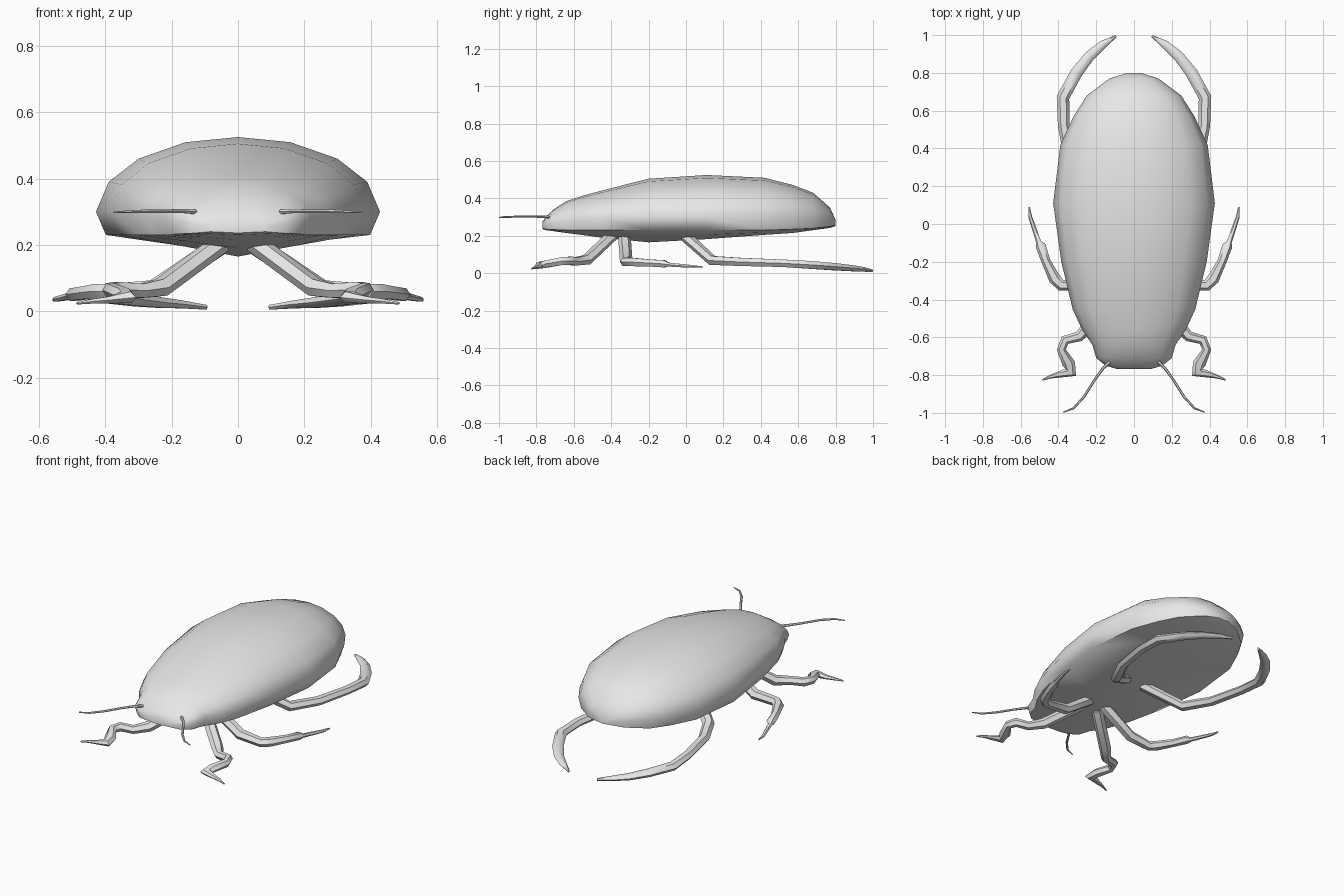
import bpy, bmesh, math
from mathutils import Vector

grey = bpy.data.materials.new("plain grey")
grey.diffuse_color = (0.8, 0.8, 0.8, 1)


def loft(name, rings, angle):
    """Skin closed rings of points into a capped, smooth-shaded mesh."""
    bm = bmesh.new()
    rows = [[bm.verts.new(p) for p in ring] for ring in rings]
    n = len(rows[0])
    for a, b in zip(rows, rows[1:]):
        for i in range(n):
            j = (i + 1) % n
            bm.faces.new((a[i], a[j], b[j], b[i]))
    bm.faces.new(rows[0])
    bm.faces.new(rows[-1])
    bmesh.ops.recalc_face_normals(bm, faces=bm.faces)
    mesh = bpy.data.meshes.new(name)
    bm.to_mesh(mesh)
    bm.free()
    mesh.materials.append(grey)
    obj = bpy.data.objects.new(name, mesh)
    bpy.context.collection.objects.link(obj)
    bpy.ops.object.select_all(action='DESELECT')
    obj.select_set(True)
    bpy.context.view_layer.objects.active = obj
    bpy.ops.object.shade_smooth_by_angle(angle=math.radians(angle))
    return obj


def limb(name, path, side, sides=6):
    """Tube through (x, y, z, half width, half height) points."""
    pts = [Vector((side * p[0], p[1], p[2])) for p in path]
    rings = []
    for i, p in enumerate(pts):
        before = (p - pts[i - 1]).normalized() if i else Vector()
        after = (pts[i + 1] - p).normalized() if i < len(pts) - 1 else Vector()
        t = (before + after).normalized()
        u = t.cross(Vector((0, 0, 1))).normalized()
        v = u.cross(t)
        w, h = path[i][3:]
        rings.append([p + u * w * math.cos(k * math.tau / sides)
                      + v * h * math.sin(k * math.tau / sides)
                      for k in range(sides)])
    return loft(name, rings, 50)


# Domed body: y, half width, top, widest height, rim height, belly height
sections = [
    (-0.768, 0.09, 0.275, 0.255, 0.240, 0.236),
    (-0.75, 0.15, 0.300, 0.265, 0.235, 0.230),
    (-0.71, 0.20, 0.340, 0.275, 0.233, 0.225),
    (-0.64, 0.22, 0.385, 0.285, 0.230, 0.215),
    (-0.56, 0.275, 0.412, 0.29, 0.230, 0.205),
    (-0.45, 0.325, 0.442, 0.295, 0.230, 0.190),
    (-0.20, 0.385, 0.505, 0.30, 0.230, 0.165),
    (0.11, 0.428, 0.525, 0.30, 0.230, 0.182),
    (0.42, 0.390, 0.510, 0.30, 0.230, 0.205),
    (0.57, 0.320, 0.472, 0.30, 0.235, 0.215),
    (0.68, 0.250, 0.430, 0.30, 0.240, 0.230),
    (0.77, 0.130, 0.350, 0.29, 0.250, 0.242),
    (0.80, 0.035, 0.285, 0.27, 0.256, 0.252),
]
rings = []
for y, w, top, mid, rim, belly in sections:
    h = top - mid
    half = [(0.37, mid + 0.93 * h), (0.70, mid + 0.71 * h),
            (0.91, mid + 0.40 * h), (1.0, mid), (0.93, rim),
            (0.45, rim + (belly - rim) * 0.5)]
    right = [(w * f, y, z) for f, z in half]
    left = [(-x, yy, z) for x, yy, z in reversed(right)]
    rings.append([(0, y, top)] + right + [(0, y, belly)] + left)
loft("body", rings, 60)

# Limbs, one set per side
front_leg = [
    (0.05, -0.39, 0.205, 0.034, 0.030), (0.23, -0.53, 0.072, 0.034, 0.030),
    (0.29, -0.595, 0.062, 0.028, 0.024), (0.365, -0.615, 0.066, 0.026, 0.026),
    (0.385, -0.665, 0.064, 0.024, 0.024), (0.345, -0.74, 0.050, 0.034, 0.022),
    (0.335, -0.785, 0.042, 0.034, 0.020), (0.39, -0.795, 0.034, 0.018, 0.012),
    (0.44, -0.808, 0.030, 0.010, 0.008), (0.485, -0.825, 0.024, 0.004, 0.004),
]
middle_leg = [
    (0.05, -0.33, 0.205, 0.034, 0.032), (0.24, -0.32, 0.070, 0.034, 0.030),
    (0.385, -0.325, 0.060, 0.030, 0.026), (0.42, -0.29, 0.060, 0.032, 0.026),
    (0.465, -0.20, 0.055, 0.024, 0.022), (0.495, -0.115, 0.050, 0.027, 0.022),
    (0.505, -0.095, 0.046, 0.013, 0.012), (0.53, -0.02, 0.040, 0.012, 0.010),
    (0.55, 0.04, 0.036, 0.010, 0.008), (0.555, 0.09, 0.033, 0.004, 0.004),
]
rear_leg = [
    (0.06, 0.00, 0.195, 0.034, 0.030), (0.25, 0.14, 0.068, 0.034, 0.028),
    (0.33, 0.30, 0.060, 0.032, 0.025), (0.372, 0.52, 0.053, 0.031, 0.023),
    (0.376, 0.67, 0.044, 0.034, 0.024), (0.305, 0.80, 0.034, 0.032, 0.022),
    (0.235, 0.89, 0.026, 0.028, 0.018), (0.165, 0.95, 0.020, 0.022, 0.013),
    (0.095, 0.995, 0.012, 0.006, 0.008),
]
antenna = [
    (0.13, -0.73, 0.30, 0.009, 0.008), (0.165, -0.765, 0.302, 0.008, 0.007),
    (0.205, -0.82, 0.302, 0.007, 0.006), (0.265, -0.915, 0.302, 0.007, 0.006),
    (0.32, -0.975, 0.300, 0.006, 0.005), (0.375, -0.997, 0.298, 0.003, 0.003),
]
for label, side in (("left", -1), ("right", 1)):
    limb(label + "_front_leg", front_leg, side)
    limb(label + "_middle_leg", middle_leg, side)
    limb(label + "_rear_leg", rear_leg, side)
    limb(label + "_antenna", antenna, side)
